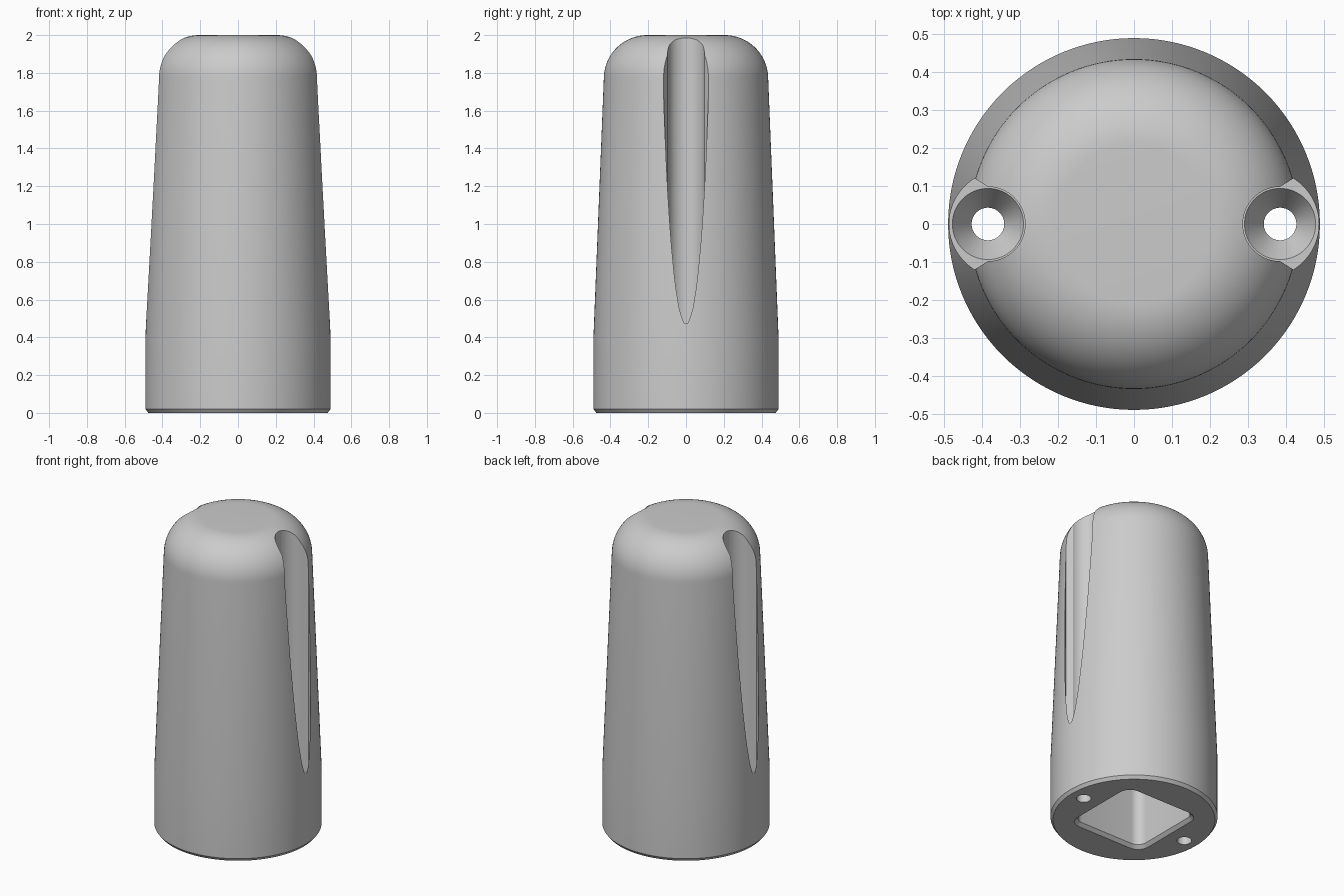
import bpy
import bmesh
from math import sin, cos, pi, radians, atan2

cube = bpy.data.objects.get("Cube")
if cube:
    bpy.data.objects.remove(cube, do_unlink=True)

grey = bpy.data.materials.new("light_grey")
grey.use_nodes = True
grey.diffuse_color = (0.6, 0.6, 0.6, 1)
grey.node_tree.nodes["Principled BSDF"].inputs["Base Color"].default_value = (0.6, 0.6, 0.6, 1)


def arc(cx, cy, r, start, end, steps):
    """Points along an arc, angles in radians."""
    angles = [start + (end - start) * i / steps for i in range(steps + 1)]
    return [(cx + r * cos(a), cy + r * sin(a)) for a in angles]


def circle(cx, r, steps=64):
    return arc(cx, 0, r, 0, 2 * pi, steps)[:-1]


def rounded_square(half, r):
    points = []
    for i, (sx, sy) in enumerate([(1, 1), (-1, 1), (-1, -1), (1, -1)]):
        points += arc(sx * (half - r), sy * (half - r), r, i * pi / 2, (i + 1) * pi / 2, 8)
    return points


def loft(name, sections):
    """Closed solid through (outline, height) sections of equal point count."""
    bm = bmesh.new()
    rings = [[bm.verts.new((x, y, z)) for x, y in outline] for outline, z in sections]
    n = len(rings[0])
    for low, high in zip(rings, rings[1:]):
        for i in range(n):
            j = (i + 1) % n
            bm.faces.new((low[i], low[j], high[j], high[i]))
    bm.faces.new(rings[0][::-1])
    bm.faces.new(rings[-1])
    bmesh.ops.recalc_face_normals(bm, faces=bm.faces)
    mesh = bpy.data.meshes.new(name)
    bm.to_mesh(mesh)
    bm.free()
    obj = bpy.data.objects.new(name, mesh)
    bpy.context.collection.objects.link(obj)
    mesh.materials.append(grey)
    return obj


# Tapered body with a chamfered foot and a domed, flat-topped crown
profile = [(0.475, 0), (0.49, 0.02), (0.49, 0.4)]
profile += arc(0.205, 1.77, 0.23, radians(2), pi / 2, 20)
body = loft("handle_body", [(circle(0, r, 128), z) for r, z in profile])

# Square socket in the underside, with a chamfered mouth
cutters = [loft("socket_cutter", [
    (rounded_square(0.29, 0.09), -0.02),
    (rounded_square(0.25, 0.06), 0.02),
    (rounded_square(0.25, 0.06), 1.5)])]

# Screw channels: round inner wall, angled flanks and a flatter outer arc
flank = atan2(0.12, 0.42 - 0.346)
channel = arc(0.385, 0, 0.098, pi / 2, 3 * pi / 2, 32)
channel += arc(0.346, 0, 0.141, -flank, flank, 32)
for side, label in ((1, "left"), (-1, "right")):
    outline = [(side * x, y) for x, y in channel]
    cutters.append(loft(label + "_channel_cutter", [(outline, 0.42), (outline, 2.2)]))
    # Countersunk screw hole below each channel
    cutters.append(loft(label + "_hole_cutter", [
        (circle(side * 0.385, 0.043), -0.1), (circle(side * 0.385, 0.043), 0.34),
        (circle(side * 0.385, 0.097), 0.425), (circle(side * 0.385, 0.097), 0.45)]))

bpy.context.view_layer.objects.active = body
for cutter in cutters:
    cutter.hide_render = True
    cut = body.modifiers.new(cutter.name, "BOOLEAN")
    cut.operation = "DIFFERENCE"
    cut.solver = "EXACT"
    cut.object = cutter
    bpy.ops.object.modifier_apply(modifier=cut.name)
    bpy.data.objects.remove(cutter, do_unlink=True)

# Smooth walls, crisp rims
bpy.ops.object.select_all(action="DESELECT")
body.select_set(True)
bpy.ops.object.shade_smooth_by_angle(angle=radians(25))
